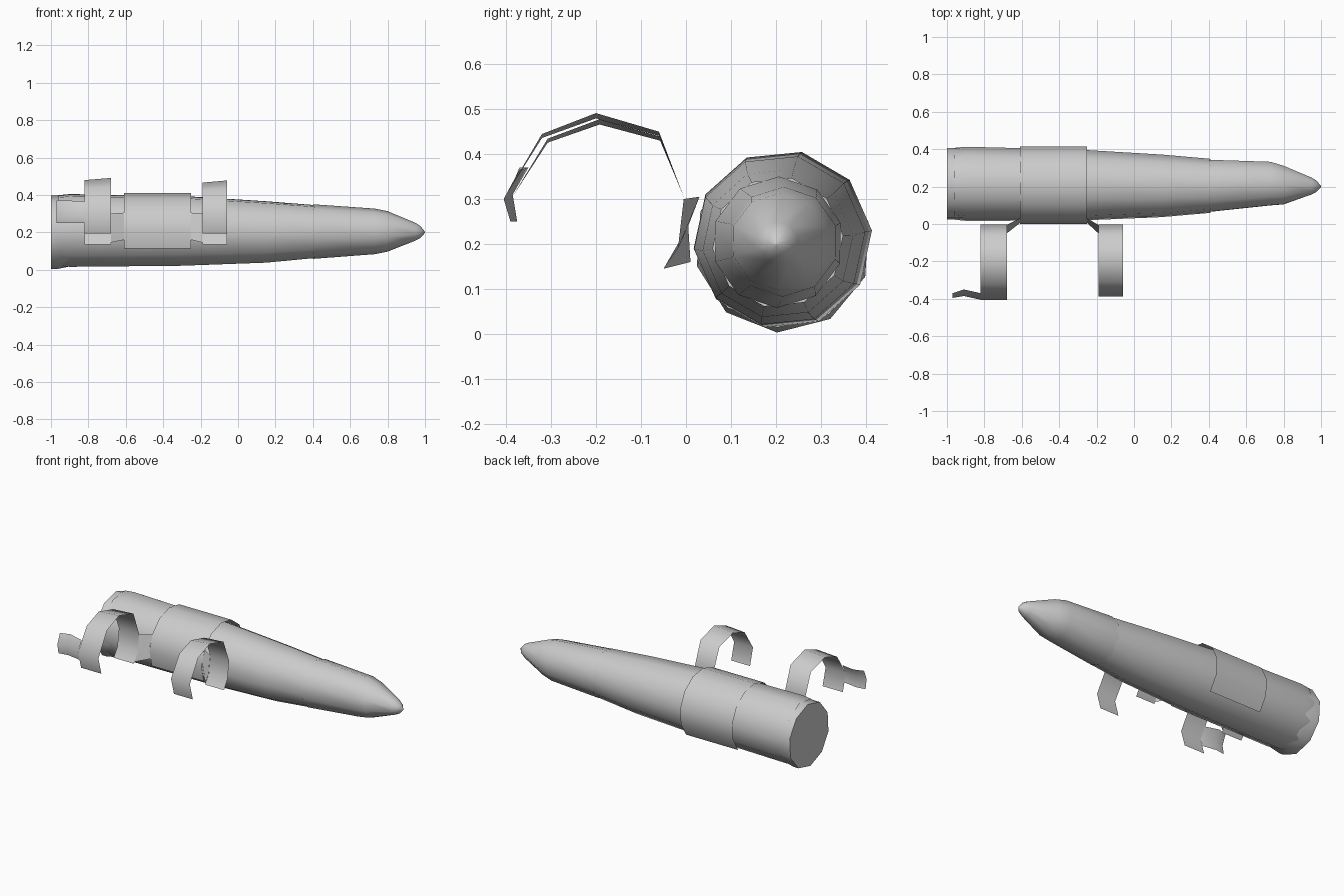
import bpy, bmesh
from math import sin, cos, pi, radians

if "Cube" in bpy.data.objects:
    bpy.data.objects.remove(bpy.data.objects["Cube"])


def finish(name, bm, angle=50, normals=True):
    if normals:
        bmesh.ops.recalc_face_normals(bm, faces=bm.faces)
    mesh = bpy.data.meshes.new(name)
    bm.to_mesh(mesh)
    bm.free()
    ob = bpy.data.objects.new(name, mesh)
    bpy.context.scene.collection.objects.link(ob)
    bpy.ops.object.select_all(action='DESELECT')
    ob.select_set(True)
    bpy.context.view_layer.objects.active = ob
    bpy.ops.object.shade_smooth_by_angle(angle=radians(angle))
    return ob


def loft(name, rings, sides=10, turn=0.0, cap_start=False, cap_end=False):
    """Rings are (x, y, z, radius) along the x axis."""
    bm = bmesh.new()
    loops = []
    for x, y, z, r in rings:
        loops.append([bm.verts.new((x, y + r * cos(turn + 2 * pi * i / sides),
                                    z + r * sin(turn + 2 * pi * i / sides)))
                      for i in range(sides)])
    for a, b in zip(loops, loops[1:]):
        for i in range(sides):
            j = (i + 1) % sides
            bm.faces.new((a[i], a[j], b[j], b[i]))
    if cap_start:
        bm.faces.new(loops[0])
    if cap_end:
        bm.faces.new(loops[-1])
    return finish(name, bm)


def sheet(name, rows):
    """Open surface through rows of points."""
    bm = bmesh.new()
    grid = [[bm.verts.new(p) for p in row] for row in rows]
    for a, b in zip(grid, grid[1:]):
        for i in range(len(a) - 1):
            bm.faces.new((a[i], a[i + 1], b[i + 1], b[i]))
    return finish(name, bm, 60)


# Rear cap, main casing and pointed tip
loft("rear_cap", [(-1, .215, .2, .197), (-.97, .215, .2, .197),
                  (-.91, .215, .207, .192)], turn=.25, cap_start=True)
loft("casing", [(-.96, .215, .21, .193), (-.9, .215, .21, .199), (-.3, .208, .208, .191),
                (.15, .204, .202, .168), (.41, .204, .204, .145)], turn=.1)
loft("tip", [(.40, .204, .204, .146), (.73, .216, .205, .122),
             (.80, .208, .205, .108), (.95, .203, .203, .047),
             (.975, .202, .202, .032), (1, .2, .2, .003)], turn=.3, cap_end=True)

# Wrapped sleeve, open underneath
arc = [radians(-45 + 251 * i / 9) for i in range(10)]
sheet("sleeve", [[(x, .208 + .209 * cos(a), .203 + .207 * sin(a)) for a in arc]
                 for x in (-.61, -.25)])

# Two curled bands: inner lip, up over, down to the free end
path = [(-.055, .135), (-.018, .19), (-.003, .30), (-.06, .445),
        (-.2, .485), (-.32, .44), (-.405, .30), (-.375, .195)]


def band(name, x0, x1, tilt, lift, squeeze):
    rows = []
    for y, z in path:
        high = max(0, z - .3) / .19
        rows.append([(x0, y * squeeze, z + lift * high - tilt * high),
                     (x1, y * squeeze, z + lift * high + tilt * high)])
    sheet(name, rows)


band("rear_band", -.82, -.68, .006, 0, 1.0)
band("front_band", -.19, -.06, .006, -.014, .96)

# Webs joining the sleeve to the bands
for name, xs, xb in (("rear_web", -.61, -.68), ("front_web", -.25, -.19)):
    sheet(name, [[(xs, .03, .305), (xs, .005, .24), (xs, .01, .16)],
                 [(xb, -.005, .30), (xb, -.018, .19), (xb, -.05, .145)]])

# Side tab on the free end of the rear band
sheet("end_tab", [[(-.82, -.37, .365), (-.82, -.405, .30), (-.82, -.39, .25)],
                  [(-.91, -.35, .37), (-.91, -.385, .31), (-.91, -.375, .25)],
                  [(-.97, -.37, .37), (-.97, -.395, .31), (-.97, -.385, .25)]])
